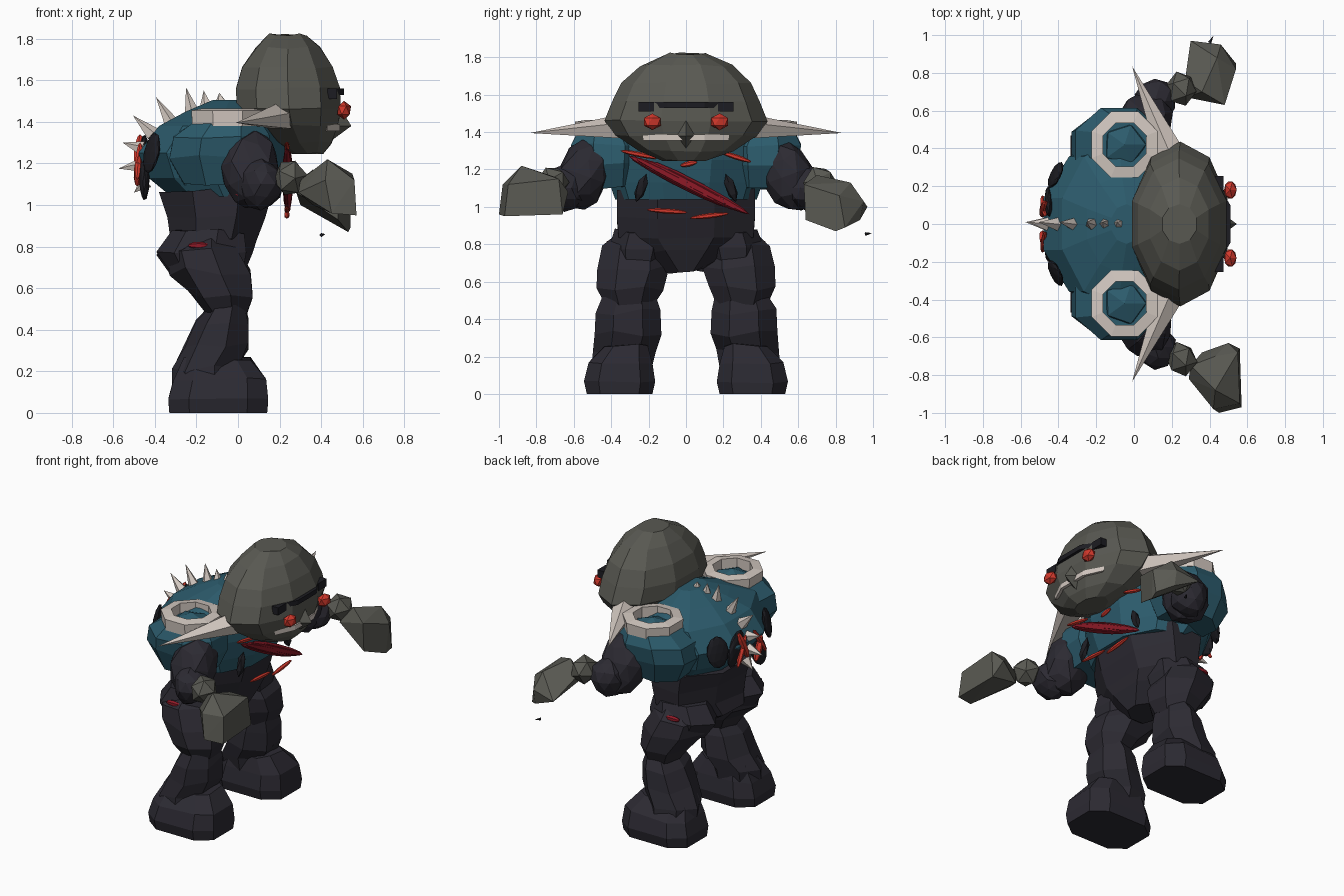
import bpy, bmesh, math, random
from mathutils import Vector, Matrix, Euler

if "Cube" in bpy.data.objects:
    bpy.data.objects.remove(bpy.data.objects["Cube"])

random.seed(4)

def material(name, rgb):
    m = bpy.data.materials.new(name)
    m.diffuse_color = (*rgb, 1)
    m.use_nodes = True
    m.node_tree.nodes["Principled BSDF"].inputs["Base Color"].default_value = m.diffuse_color
    return m

SKIN = material("grey_skin", (0.10, 0.10, 0.085))
SHIRT = material("teal_cloth", (0.025, 0.105, 0.15))
DARK = material("dark_cloth", (0.025, 0.023, 0.032))
BONE = material("bone", (0.65, 0.58, 0.53))
RED = material("bright_red", (0.65, 0.04, 0.025))
BLOOD = material("dark_red", (0.27, 0.01, 0.02))
BLACK = material("black", (0.012, 0.012, 0.016))

def finish(bm, name, mat):
    bmesh.ops.recalc_face_normals(bm, faces=bm.faces)
    me = bpy.data.meshes.new(name)
    bm.to_mesh(me)
    bm.free()
    me.materials.append(mat)
    ob = bpy.data.objects.new(name, me)
    bpy.context.collection.objects.link(ob)
    return ob

def loft(name, mat, rings, n=8, side=1, jit=0.0, square=1.0):
    """Horizontal rings given as (xmin, xmax, y centre, y radius, z)."""
    bm = bmesh.new()
    loops = []
    for x0, x1, cy, ry, z in rings:
        loop = []
        for i in range(n):
            a = 2 * math.pi * (i + 0.5) / n
            k = 1 / math.cos(math.pi / n) if square == 1 else 1.05
            c, s = (math.copysign(abs(f) ** square, f) for f in (math.cos(a), math.sin(a)))
            j = random.uniform(-jit, jit) if z > .02 else 0
            loop.append(bm.verts.new(((x0 + x1) / 2 + (x1 - x0) / 2 * k * c, side * (cy + ry * k * s), z + j)))
        loops.append(loop)
    for a, b in zip(loops, loops[1:]):
        for i in range(n):
            bm.faces.new((a[i], a[(i + 1) % n], b[(i + 1) % n], b[i]))
    bm.faces.new(loops[0])
    bm.faces.new(loops[-1])
    return finish(bm, name, mat)

def blob(name, mat, c, r, rot=(0, 0, 0), sub=2, jit=0.05):
    bm = bmesh.new()
    bmesh.ops.create_icosphere(bm, subdivisions=sub, radius=1)
    for v in bm.verts:
        v.co *= 1 + random.uniform(-jit, jit)
    bm.transform(Matrix.LocRotScale(Vector(c), Euler(rot), Vector(r)))
    return finish(bm, name, mat)

def spike(name, mat, base, tip, r, n=5, flat=1.0):
    d = Vector(tip) - Vector(base)
    bm = bmesh.new()
    bmesh.ops.create_cone(bm, cap_ends=True, segments=n, radius1=r, radius2=0, depth=d.length)
    q = d.to_track_quat('Z', 'Y')
    bm.transform(Matrix.LocRotScale((Vector(base) + Vector(tip)) / 2, q, Vector((1, flat, 1))))
    return finish(bm, name, mat)

def streak(name, mat, a, b, r):
    """Long thin gash, thickest in the middle."""
    a, b = Vector(a), Vector(b)
    bm = bmesh.new()
    bmesh.ops.create_uvsphere(bm, u_segments=6, v_segments=6, radius=1)
    bm.transform(Matrix.LocRotScale((a + b) / 2, (b - a).to_track_quat('Z', 'Y'),
                                    Vector((r, r, (b - a).length / 2))))
    return finish(bm, name, mat)

def hull(name, mat, pts):
    bm = bmesh.new()
    for p in pts:
        bm.verts.new(p)
    res = bmesh.ops.convex_hull(bm, input=bm.verts)
    bmesh.ops.delete(bm, geom=[v for v in res["geom_interior"] if isinstance(v, bmesh.types.BMVert)],
                     context='VERTS')
    return finish(bm, name, mat)

# torso and belly
loft("chest", SHIRT, [(-.32, .18, 0, .36, 1.04), (-.43, .21, 0, .39, 1.13), (-.48, .23, 0, .42, 1.25),
                      (-.38, .22, 0, .42, 1.38), (-.25, .12, 0, .25, 1.45), (-.12, .04, 0, .10, 1.505)], 10)
loft("belly", DARK, [(-.22, .02, 0, .09, .66), (-.35, .07, 0, .27, .76), (-.32, .09, 0, .36, .82),
                     (-.34, .13, 0, .37, .95), (-.38, .17, 0, .37, 1.08)], 8, jit=.02)

# head, widest at the jaw, chin pushed forward
loft("head", SKIN, [(.26, .41, 0, .12, 1.25), (.14, .45, 0, .24, 1.30), (.04, .48, 0, .36, 1.385),
                    (-.005, .495, 0, .415, 1.46), (-.01, .49, 0, .375, 1.56), (.02, .455, 0, .33, 1.66),
                    (.085, .395, 0, .235, 1.755), (.15, .33, 0, .10, 1.82)], 10, jit=.006)
hull("nose", SKIN, [(.46, 0, 1.52), (.45, -.07, 1.38), (.45, .07, 1.38), (.545, 0, 1.38), (.45, 0, 1.31)])
hull("brow", BLACK, [(x, y, z) for x, y in ((.45, .20), (.51, .10), (.51, -.10), (.45, -.20))
                     for z in (1.53, 1.56)])
hull("teeth", BONE, [(x, y, z) for x, y in ((.43, .23), (.49, .10), (.49, -.10), (.43, -.23), (.36, 0))
                     for z in (1.355, 1.388)])

for s, side in ((1, "left"), (-1, "right")):
    # face
    blob(side + "_eye", RED, (.51, s * .18, 1.455), (.037, .053, .045), sub=1, jit=.02)
    hull(side + "_brow_end", BLACK, [(x, s * y, z) for x in (.43, .475) for y in (.17, .255) for z in (1.51, 1.56)])
    spike(side + "_ear_tusk", BONE, (.21, s * .33, 1.425), (-.01, s * .835, 1.395), .085, 5, .85)

    # shoulder with bone ring
    loft(side + "_shoulder", SHIRT, [(-.26, .10, .40, .15, 1.10), (-.33, .16, .41, .19, 1.23),
                                     (-.31, .15, .41, .205, 1.33), (-.22, .11, .42, .16, 1.40)], 8, s, .01)
    bm = bmesh.new()
    rows = []
    for r, z in ((.17, 1.38), (.175, 1.455), (.115, 1.465), (.115, 1.38)):
        rows.append([bm.verts.new((-.05 + 1.08 * r * math.cos(i * math.pi / 4 + .39),
                                   s * (.42 + 1.08 * r * math.sin(i * math.pi / 4 + .39)), z)) for i in range(8)])
    for k in range(4):
        a, b = rows[k], rows[(k + 1) % 4]
        for i in range(8):
            bm.faces.new((a[i], a[(i + 1) % 8], b[(i + 1) % 8], b[i]))
    finish(bm, side + "_shoulder_ring", BONE)
    blob(side + "_shoulder_dome", SHIRT, (-.05, s * .42, 1.38), (.125, .125, .07), sub=1)

    # arm
    blob(side + "_upper_arm", DARK, (.06, s * .55, 1.17), (.145, .14, .20), (s * .35, 0, 0), jit=.08)
    blob(side + "_elbow", DARK, (.11, s * .65, 1.10), (.11, .115, .12), jit=.08)
    blob(side + "_wrist", SKIN, (.25, s * .715, 1.13), (.085, .095, .09), (.4, .3, 0), sub=1)
    spike(side + "_sleeve_blood", BLOOD, (.0, s * .64, 1.05), (.03, s * .68, 1.14), .015)

    # leg
    loft(side + "_hip", DARK, [(-.30, .02, .26, .12, .66), (-.37, .04, .25, .155, .77),
                               (-.30, .03, .24, .13, .87)], 7, s, .015)
    loft(side + "_thigh", DARK, [(-.14, .04, .30, .12, .48), (-.21, .07, .30, .165, .56),
                                 (-.31, .06, .28, .18, .68), (-.32, -.01, .27, .165, .79),
                                 (-.24, -.06, .26, .12, .83)], 7, s, .02)
    loft(side + "_shin", DARK, [(-.30, .0, .34, .15, .14), (-.30, -.0, .33, .155, .22), (-.24, .05, .31, .165, .32),
                                (-.19, .05, .31, .16, .44), (-.11, .03, .30, .13, .53)], 7, s, .02)
    loft(side + "_foot", DARK, [(-.33, .14, .355, .175, 0), (-.335, .145, .355, .19, .06),
                                (-.31, .135, .35, .17, .16), (-.26, .06, .32, .115, .26)], 8, s, .01, .6)
    streak(side + "_hip_blood", BLOOD, (-.24, s * .41, .805), (-.14, s * .41, .805), .018)

    # dark tears on chest and back
    blob(side + "_chest_tear", BLACK, (.19, s * .24, 1.10), (.025, .03, .08), (s * .35, 0, 0), 1, 0)
    blob(side + "_back_tear", BLACK, (-.415, s * .26, 1.25), (.022, .075, .10), (0, .2, s * -.45), 2, 0)
    blob(side + "_back_wound_rim", BLACK, (-.45, s * .12, 1.18 + s * .05), (.025, .07, .12), (s * .5, 0, 0), 2, 0)
    streak(side + "_back_wound", RED, (-.485, s * .04, 1.12 + s * .03), (-.47, s * .12, 1.29 + s * .05), .025)
    streak(side + "_back_gash", RED, (-.47, s * .04, 1.30), (-.485, s * .15, 1.12), .018)

# hands
hull("right_fist", SKIN, [(.30, -.75, 1.12), (.29, -.82, 1.06), (.43, -.88, 1.22), (.43, -.70, 1.16),
                          (.50, -.63, 1.08), (.55, -.68, 1.15), (.56, -.66, .96), (.57, -.97, .95),
                          (.56, -.95, 1.12), (.45, -1.0, .96), (.42, -.98, 1.12), (.36, -.68, 1.0)])
hull("left_hand", SKIN, [(.27, .76, 1.10), (.28, .67, 1.06), (.36, .70, 1.17), (.30, .97, 1.0),
                         (.44, .88, 1.13), (.46, .95, 1.03), (.46, .93, .93), (.54, .85, .89),
                         (.48, .63, 1.12), (.48, .64, .93), (.53, .80, .87), (.54, .82, 1.06)])
spike("left_claw", BLACK, (.40, .96, .855), (.42, .995, .86), .01, 4)

# bone spikes down the spine
for i, (bx, bz, tx, tz) in enumerate([(-.08, 1.48, -.09, 1.54), (-.15, 1.46, -.165, 1.55), (-.22, 1.44, -.25, 1.565),
                                      (-.32, 1.39, -.395, 1.52), (-.41, 1.34, -.505, 1.43),
                                      (-.46, 1.27, -.555, 1.30), (-.46, 1.19, -.575, 1.175),
                                      (-.44, 1.11, -.50, 1.06)]):
    spike("spine_spike_%d" % i, BONE, (bx, 0, bz), (tx, .01, tz), .038, 5)

# chest slash built of overlapping strands, plus small cuts
for i in range(5):
    o = (i - 2) * .01
    streak("chest_slash_%d" % i, BLOOD, (.235 + .008 * (i % 2), -.31 + i * .03, 1.295 - i * .018 + o),
           (.24, .22 + i * .03, 1.02 - i * .02 + o), .026)
for i, (y0, z0, y1, z1) in enumerate([(-.35, 1.30, -.15, 1.26), (.18, 1.295, .35, 1.24), (-.03, 1.22, .06, 1.24),
                                      (-.21, .985, .01, .97), (.02, .94, .23, .965)]):
    streak("chest_cut_%d" % i, RED, (.235, y0, z0), (.235, y1, z1), .014)
